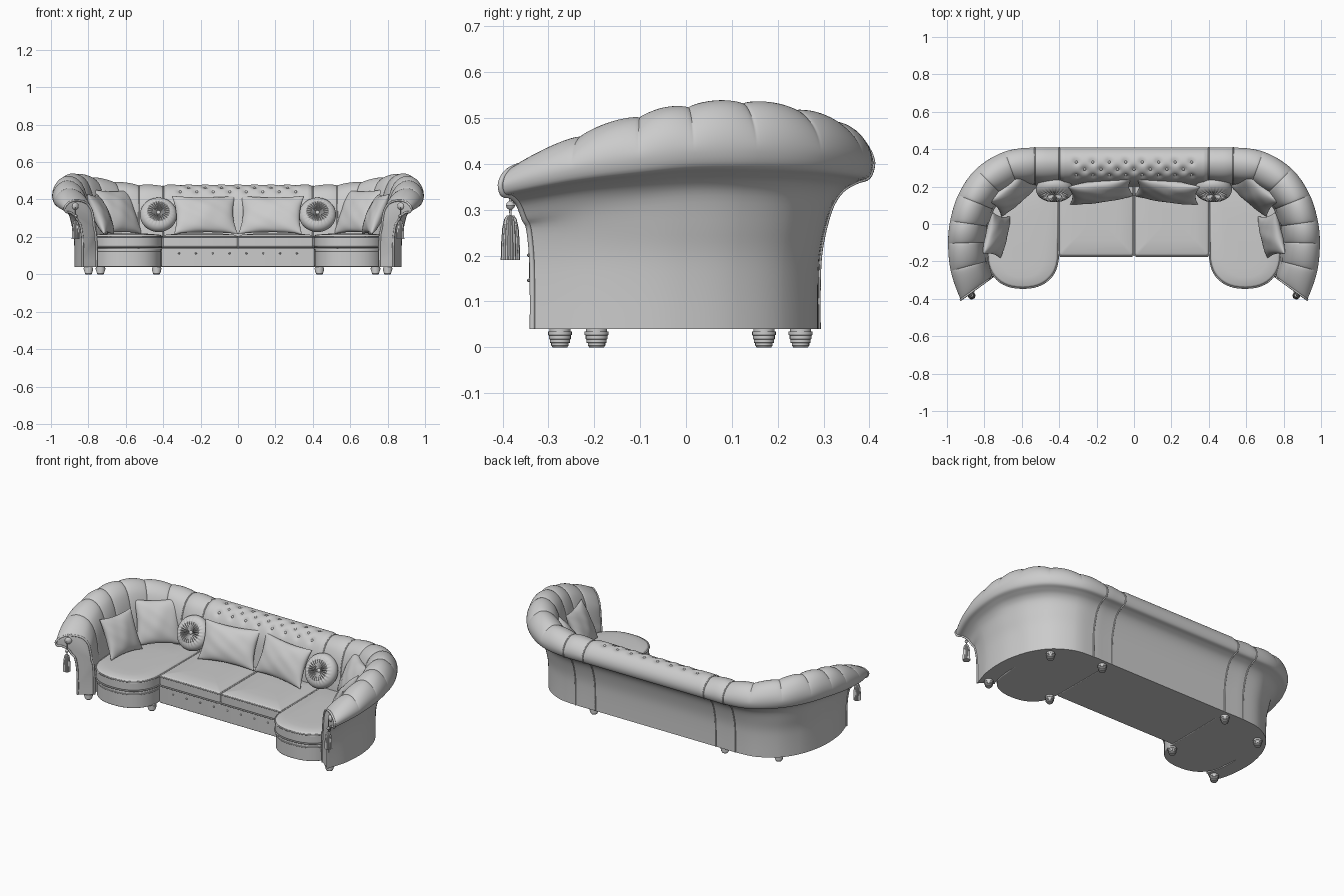
import bpy, bmesh, math
from mathutils import Vector, Matrix

if "Cube" in bpy.data.objects:
    bpy.data.objects.remove(bpy.data.objects["Cube"])

def make(name, bm, angle=40, matrix=None):
    bmesh.ops.remove_doubles(bm, verts=bm.verts, dist=0.0002)
    bmesh.ops.recalc_face_normals(bm, faces=bm.faces)
    me = bpy.data.meshes.new(name)
    bm.to_mesh(me)
    bm.free()
    ob = bpy.data.objects.new(name, me)
    bpy.context.collection.objects.link(ob)
    if matrix:
        ob.matrix_world = matrix
    bpy.ops.object.select_all(action='DESELECT')
    ob.select_set(True)
    bpy.context.view_layer.objects.active = ob
    bpy.ops.object.shade_smooth_by_angle(angle=math.radians(angle))
    return ob

def grid(bm, rows, wrap=False):
    vs = [[bm.verts.new(p) for p in r] for r in rows]
    n = len(rows[0])
    for a, b in zip(vs, vs[1:]):
        for j in range(n if wrap else n - 1):
            k = (j + 1) % n
            bm.faces.new((a[j], a[k], b[k], b[j]))
    return vs

def spline(pts, u):
    # Catmull-Rom through tuples
    i = min(int(u), len(pts) - 2)
    t = u - i
    p = [pts[min(max(i + k, 0), len(pts) - 1)] for k in (-1, 0, 1, 2)]
    return [0.5 * (2*b + (c-a)*t + (2*a-5*b+4*c-d)*t*t + (3*b-a-3*c+d)*t**3) for a, b, c, d in zip(*p)]

def tube(name, pts, r, cyclic=False):
    cu = bpy.data.curves.new(name, 'CURVE')
    cu.dimensions = '3D'
    cu.bevel_depth, cu.bevel_resolution = r, 2
    sp = cu.splines.new('POLY')
    sp.points.add(len(pts) - 1)
    for q, p in zip(sp.points, pts):
        q.co = (*p, 1)
    sp.use_cyclic_u = cyclic
    bpy.context.collection.objects.link(bpy.data.objects.new(name, cu))

def lathe(name, prof, loc, n=20, rib=0):
    bm = bmesh.new()
    rows = []
    for r, z in prof:
        rows.append([(r * (1 + rib * (j % 2)) * math.cos(2*math.pi*j/n),
                      r * (1 + rib * (j % 2)) * math.sin(2*math.pi*j/n), z) for j in range(n)])
    vs = grid(bm, rows, True)
    bm.faces.new(vs[0])
    bm.faces.new(vs[-1])
    make(name, bm, 35, Matrix.Translation(loc))

def ball(name, loc, r, flat=1, facing=(0, 0, 1)):
    bm = bmesh.new()
    bmesh.ops.create_uvsphere(bm, u_segments=12, v_segments=8, radius=r)
    rot = Vector(facing).to_track_quat('Z', 'Y').to_matrix().to_4x4()
    make(name, bm, 60, Matrix.Translation(loc) @ rot @ Matrix.Diagonal((1, 1, flat, 1)))

# ---- rolled back and arms: x, y, outward angle, roll top, roll underside
ST = [(0, .29, 90, .48, .35), (.40, .29, 90, .48, .35), (.53, .29, 90, .483, .35), (.65, .275, 70, .50, .355),
      (.76, .21, 45, .525, .365), (.83, .11, 22, .54, .37), (.865, 0, 8, .532, .37),
      (.875, -.10, -2, .51, .36), (.865, -.22, -15, .468, .345), (.83, -.335, -36, .405, .32)]

def profile(H, U):
    h = H - U
    return [(0, .04), (0, .13), (.003, .20), (.014, .26), (.03, U - .04), (.052, U - .008), (.082, U + .01),
            (.109, U + .16*h), (.119, U + .4*h), (.11, U + .66*h), (.083, U + .89*h), (.045, H), (.003, U + .95*h),
            (-.034, U + .76*h), (-.058, U + .45*h), (-.073, U + .05*h), (-.083, U - .07), (-.09, .2), (-.09, .04)]

NV = 18
BUTTONS = [(x0 + .088 * k, v) for v, x0 in ((11, .044), (12.1, 0), (13.1, .044)) for k in range(4)]

def shell_point(u, v, dimple=True, lift=0):
    x, y, a, H, U = spline(ST, u)
    a = math.radians(a)
    prof = profile(H, U)
    d, z = spline(prof, v)
    c = Vector((.02, U + .5 * (H - U)))
    p = Vector((d, z))
    inw = (c - p).normalized() if 5 < v < 16 else Vector((-1 if v <= 5 else 1, 0))
    # channel seams and button dimples
    w = min(max((v - 8) / 2, 0), 1) * min(max((17.5 - v) / 2, 0), 1)
    near = abs(u - round(u))
    pinch = 0
    if u > 1:
        pinch = .010 * w * (1 - abs(math.sin(math.pi * u)) ** .6)
    elif u > .9:
        pinch = .010 * w * max(0, 1 - near / .08)
    if dimple and u < 1 and v > 9:
        for bx, bv in BUTTONS:
            bd, bz = spline(prof, bv)
            q = ((x - bx)**2 + (d - bd)**2 + (z - bz)**2) / .018**2
            if q < 9:
                pinch += .012 * math.exp(-q)
    p = p + inw * (pinch - lift)
    return Vector((x + p.x * math.cos(a), y + p.x * math.sin(a), p.y))

us = [i / 56 for i in range(56)]
for s in range(1, 9):
    us += [s + (1 - math.cos(math.pi * k / 12)) / 2 for k in range(12)]
us.append(9)
vs_ = [k / 4 for k in range(NV * 4 + 1)]
half = [[shell_point(u, v) for v in vs_] for u in us]
flip = lambda p: Vector((-p[0], p[1], p[2]))
cols = [[flip(p) for p in c] for c in reversed(half[1:])] + half
bm = bmesh.new()
rows = grid(bm, cols, True)
bm.faces.new(rows[0])
bm.faces.new(rows[-1])
make("rolled_back_and_arms", bm, 50)

# ---- piping on the back seams and arm fronts, tuft buttons
for s in (1, -1):
    side = (lambda p: p) if s == 1 else flip
    for u in (1, 2):
        tube("back_piping", [side(shell_point(u, v, False)) for v in vs_], .004)
    tube("arm_front_piping", [side(p) for p in half[-1]], .006)
    for bx, bv in BUTTONS:
        if bx > 0 or s == 1:
            lo, hi = 0, 1
            for _ in range(20):
                m = (lo + hi) / 2
                lo, hi = (m, hi) if spline(ST, m)[0] < bx else (lo, m)
            ball("tuft_button", side(shell_point(lo, bv)), .008)

# ---- seat bases and cushions
def prism(name, outline, z0, z1, bev, crown=0):
    bm = bmesh.new()
    n = len(outline)
    cx = sum(p[0] for p in outline) / n
    cy = sum(p[1] for p in outline) / n
    rings = [(1, z0), (1, z1), (.9, z1 + crown*.6), (.6, z1 + crown), (.2, z1 + crown)] if crown else [(1, z0), (1, z1)]
    vs = grid(bm, [[(cx + (x-cx)*k, cy + (y-cy)*k, z) for x, y in outline] for k, z in rings], True)
    bm.faces.new(vs[0])
    bm.faces.new(vs[-1])
    ob = make(name, bm, 40)
    if bev:
        m = ob.modifiers.new("soft_edge", 'BEVEL')
        m.width, m.segments, m.angle_limit = bev, 3, math.radians(50)

def chaise(g):
    pts = [(.405 - g, .25)]
    for k in range(25):
        a = math.pi + math.pi * k / 24
        f = lambda t: math.copysign(abs(t) ** .87, t)
        pts.append((.594 + (.186 + g) * f(math.cos(a)), -.16 + (.18 + g) * f(math.sin(a))))
    return pts + [(.80, .05), (.76, .14), (.66, .21), (.57, .25)]

def rect(x0, x1, y0, y1, r=.012):
    return [(x + r*math.cos(a), y + r*math.sin(a)) for x, y, q in
            ((x1-r, y1-r, 0), (x0+r, y1-r, 1), (x0+r, y0+r, 2), (x1-r, y0+r, 3))
            for a in [math.pi/2 * (q + k/4) for k in range(5)]]

prism("centre_base", rect(-.41, .41, -.165, .26), .04, .14, .004)
for k in range(8):
    ball("base_button", (-.315 + .09 * k, -.166, .112), .005)
for s in (1, -1):
    mir = lambda pts: [(s * x, y) for x, y in pts]
    seat = mir(rect(.002, .402, -.172, .25))
    prism("centre_seat_cushion", seat, .143, .205, .012, .012)
    wing = mir(chaise(.003))
    prism("chaise_base", mir(chaise(-.003)), .04, .138, .004)
    prism("chaise_cushion", wing, .143, .205, .012, .012)
    for z in (.146, .201):
        tube("seat_piping", [(x, y, z) for x, y in seat], .004, True)
        tube("chaise_piping", [(x, y, z) for x, y in wing], .004, True)
    tube("chaise_base_piping", [(x, y, .122) for x, y in mir(chaise(-.003))], .003, True)

# ---- scatter cushions
def facing(loc, yaw, tilt, s):
    a, t = math.radians(yaw), math.radians(tilt)
    f = Vector((s * math.cos(a) * math.cos(t), math.sin(a) * math.cos(t), math.sin(t)))
    x = Vector((0, 0, 1)).cross(f).normalized()
    m = Matrix((x, f.cross(x), f)).transposed().to_4x4()
    return Matrix.Translation((s * loc[0], loc[1], loc[2])) @ m

def pillow(name, w, h, t, matrix):
    bm = bmesh.new()
    n = 28
    for side in (1, -1):
        rows = []
        for i in range(n + 1):
            row = []
            for j in range(n + 1):
                x, y = -math.cos(math.pi*i/n), -math.cos(math.pi*j/n)
                e = max(0, (1 - x*x) * (1 - y*y))
                z = t * e ** .45 * (1 + .06 * math.sin(7*x + 3*y) * math.sin(5*y))
                row.append((w*x*(1 - .11*(1 - y*y)), h*y*(1 - .11*(1 - x*x)), side * z))
            rows.append(row)
        grid(bm, rows)
    make(name, bm, 70, matrix)

def round_pillow(name, R, t, matrix):
    bm = bmesh.new()
    n = 96
    for side in (1, -1):
        rows = []
        for i in range(15):
            r = math.sin(math.pi / 2 * max(i, .3) / 14)
            z = t * math.sqrt(max(0, 1 - r**4)) * (1 - .45 * math.exp(-(r/.22)**2))
            rib = .004 * math.sin(math.pi * min(r / .85, 1))
            rows.append([(R*r*math.cos(2*math.pi*j/n), R*r*math.sin(2*math.pi*j/n),
                          side * (z + rib * math.cos(48*math.pi*j/n))) for j in range(n)])
        vs = grid(bm, rows, True)
        bm.faces.new(vs[0])
    make(name, bm, 70, matrix)

for s in (1, -1):
    pillow("lumbar_cushion", .172, .112, .045, facing((.178, .175, .318), -98, 25, s))
    pillow("corner_cushion", .13, .13, .045, facing((.645, .165, .335), -131, 24, s))
    pillow("arm_cushion", .115, .118, .042, facing((.735, -.06, .322), -167, 24, s))
    m = facing((.425, .185, .318), -90, 28, s)
    round_pillow("round_cushion", .099, .045, m)
    ball("round_cushion_button", m @ Vector((0, 0, .027)), .012, .6, m.to_3x3() @ Vector((0, 0, 1)))

# ---- arm rosettes, tassels and feet
foot = [(.016, 0), (.019, .004), (.019, .009), (.022, .010), (.022, .017), (.024, .018), (.024, .026),
        (.026, .027), (.026, .034), (.023, .035), (.023, .045)]
tassel = [(.019, .19), (.018, .23), (.016, .26), (.012, .28), (.007, .288)]
bead = [(.002, .285), (.003, .30), (.008, .304), (.010, .309), (.008, .315), (.003, .319), (.002, .365)]
for s in (1, -1):
    ball("arm_rosette", (s * .87, -.366, .364), .02, .6, (-s * .59, -.81, 0))
    lathe("tassel_skirt", tassel, (s * .868, -.383, 0), 36, .12)
    lathe("tassel_bead_and_cord", bead, (s * .868, -.383, 0), 16)
    for x, y in ((.80, -.275), (.435, -.195), (.735, .17), (.435, .25)):
        lathe("foot", foot, (s * x, y, 0))
